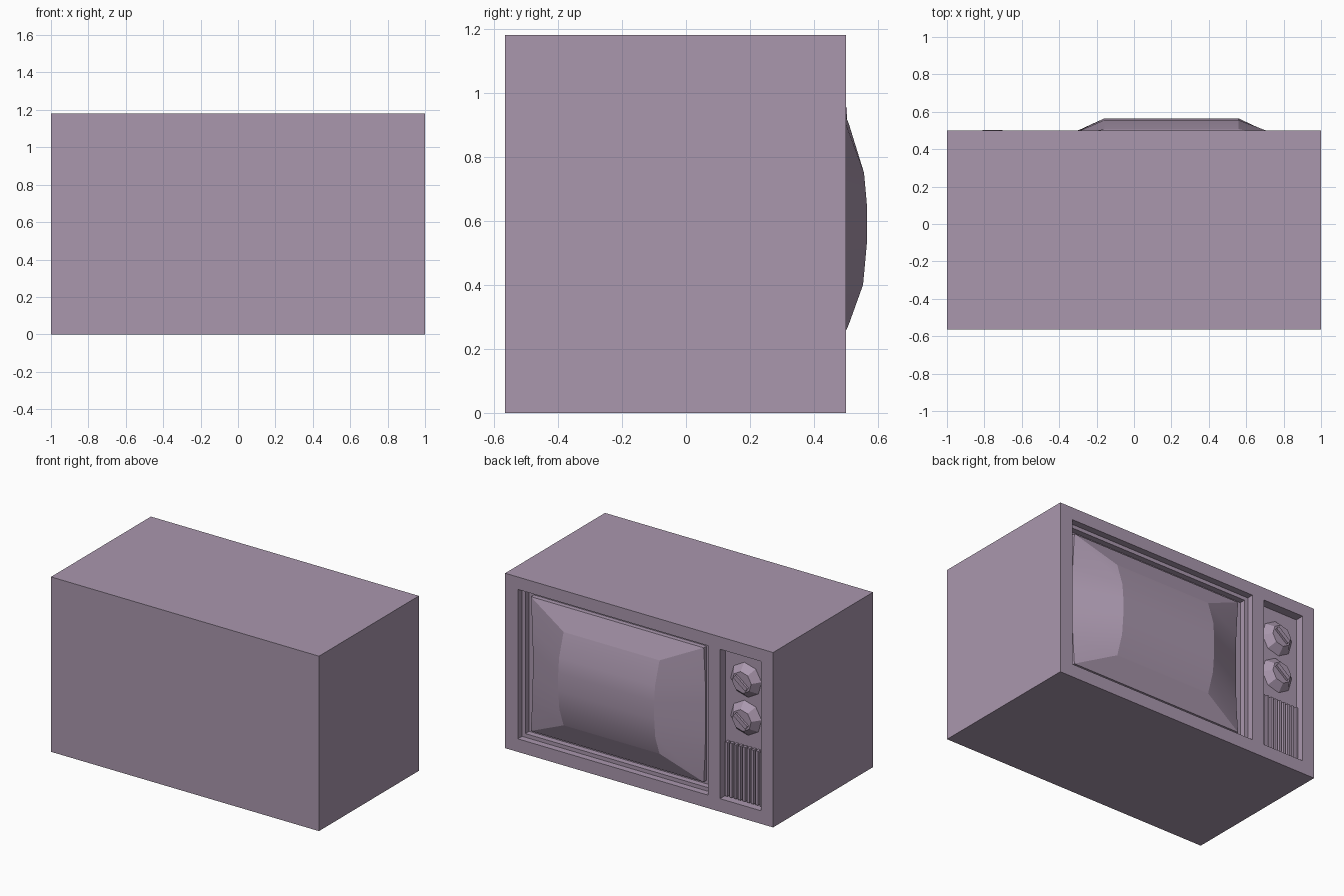
import bpy, bmesh, math
from mathutils import Vector, Matrix

if "Cube" in bpy.data.objects:
    bpy.data.objects.remove(bpy.data.objects["Cube"])

# Dusty purple plastic shared by every part
plastic = bpy.data.materials.new("purple_plastic")
plastic.diffuse_color = (0.40, 0.31, 0.42, 1)
plastic.use_nodes = True
plastic.node_tree.nodes["Principled BSDF"].inputs["Base Color"].default_value = plastic.diffuse_color


def finish(bm, name):
    bmesh.ops.recalc_face_normals(bm, faces=bm.faces)
    me = bpy.data.meshes.new(name)
    bm.to_mesh(me)
    bm.free()
    me.materials.append(plastic)
    ob = bpy.data.objects.new(name, me)
    bpy.context.collection.objects.link(ob)
    return ob


def add_box(bm, lo, hi):
    lo, hi = Vector(lo), Vector(hi)
    mat = Matrix.Translation((lo + hi) / 2) @ Matrix.Diagonal((*(hi - lo), 1))
    bmesh.ops.create_cube(bm, size=1, matrix=mat)


def sink(bm, face, depth, inset=0.0):
    """Push a face back into the cabinet, optionally shrinking it first."""
    new = bmesh.ops.extrude_discrete_faces(bm, faces=[face])["faces"][0]
    c = new.calc_center_median()
    for v in new.verts:
        v.co.x -= math.copysign(inset, v.co.x - c.x)
        v.co.z -= math.copysign(inset, v.co.z - c.z)
        v.co.y -= depth
    return new


# Cabinet: gridded plate extruded to the back, with two sunken openings
XS = [-1, -0.91, -0.604, -0.515, 0.905, 1]
ZS = [0, 0.088, 1.096, 1.18]
bm = bmesh.new()
grid = [[bm.verts.new((x, 0.5, z)) for z in ZS] for x in XS]
cells = {}
for i in range(len(XS) - 1):
    for j in range(len(ZS) - 1):
        cells[i, j] = bm.faces.new((grid[i][j], grid[i][j + 1],
                                    grid[i + 1][j + 1], grid[i + 1][j]))
panel, opening = cells[1, 1], cells[3, 1]
ext = bmesh.ops.extrude_face_region(bm, geom=list(bm.faces), use_keep_orig=True)
for v in [g for g in ext["geom"] if isinstance(g, bmesh.types.BMVert)]:
    v.co.y = -0.565
sink(bm, panel, 0.06)
ledge = sink(bm, opening, 0.045)
rim = sink(bm, ledge, 0.0, 0.025)
sink(bm, rim, 0.04)
finish(bm, "cabinet")

# Screen: curved centre strip with sloping borders, skirted to the recess floor
PROFILE = [(0.275, 0.508), (0.40, 0.553), (0.53, 0.565), (0.65, 0.565),
           (0.75, 0.556), (0.905, 0.508)]
CX, CZ = 0.2, 0.59
bm = bmesh.new()


def column(x, rows):
    return [bm.verts.new((x, y, z)) for y, z in rows]


def outer_rows():
    rows = []
    for z, _ in PROFILE:
        t = (z - CZ) / 0.315
        rows.append((0.447 - 0.022 * (1 - t * t), CZ + 0.453 * t))
    return rows


inner = [column(CX + s * 0.358, [(y, z) for z, y in PROFILE]) for s in (-1, 1)]
outer = [column(CX + s * 0.645, outer_rows()) for s in (-1, 1)]
for a, b in ((outer[0], inner[0]), (inner[0], inner[1]), (inner[1], outer[1])):
    for k in range(len(PROFILE) - 1):
        bm.faces.new((a[k], a[k + 1], b[k + 1], b[k])).smooth = True
for k in (0, -1):
    bm.faces.new((outer[0][k], inner[0][k], inner[1][k], outer[1][k]))
# crisp folds where the centre strip meets the side slopes
for col in inner:
    for p, q in zip(col, col[1:]):
        bm.edges.get((p, q)).smooth = False
rim_edges = [e for e in bm.edges if e.is_boundary]
ext = bmesh.ops.extrude_edge_only(bm, edges=rim_edges)
for e in rim_edges:
    e.smooth = False
for g in ext["geom"]:
    if isinstance(g, bmesh.types.BMVert):
        g.co.y = 0.41
    elif isinstance(g, bmesh.types.BMFace):
        g.smooth = False
finish(bm, "screen")

# Dials: eight-sided tapered knobs with a slanted grip bar
for name, z in (("upper_dial", 0.908), ("lower_dial", 0.652)):
    bm = bmesh.new()
    bmesh.ops.create_cone(bm, cap_ends=True, segments=8, radius1=0.116,
                          radius2=0.072, depth=0.048,
                          matrix=Matrix.Translation((0, 0, 0.024)))
    add_box(bm, (-0.056, -0.014, 0.02), (0.056, 0.014, 0.063))
    # local z points to +y; grip leans up towards +x
    turn = (Matrix.Rotation(math.radians(-90), 4, "X")
            @ Matrix.Rotation(math.radians(-38), 4, "Z"))
    bm.transform(Matrix.Translation((-0.757, 0.44, z)) @ turn)
    finish(bm, name)

# Speaker grille: row of upright slats
bm = bmesh.new()
for i in range(9):
    x = -0.89 + i * 0.0325
    add_box(bm, (x - 0.009, 0.435, 0.1), (x + 0.009, 0.47, 0.465))
finish(bm, "speaker_grille")
